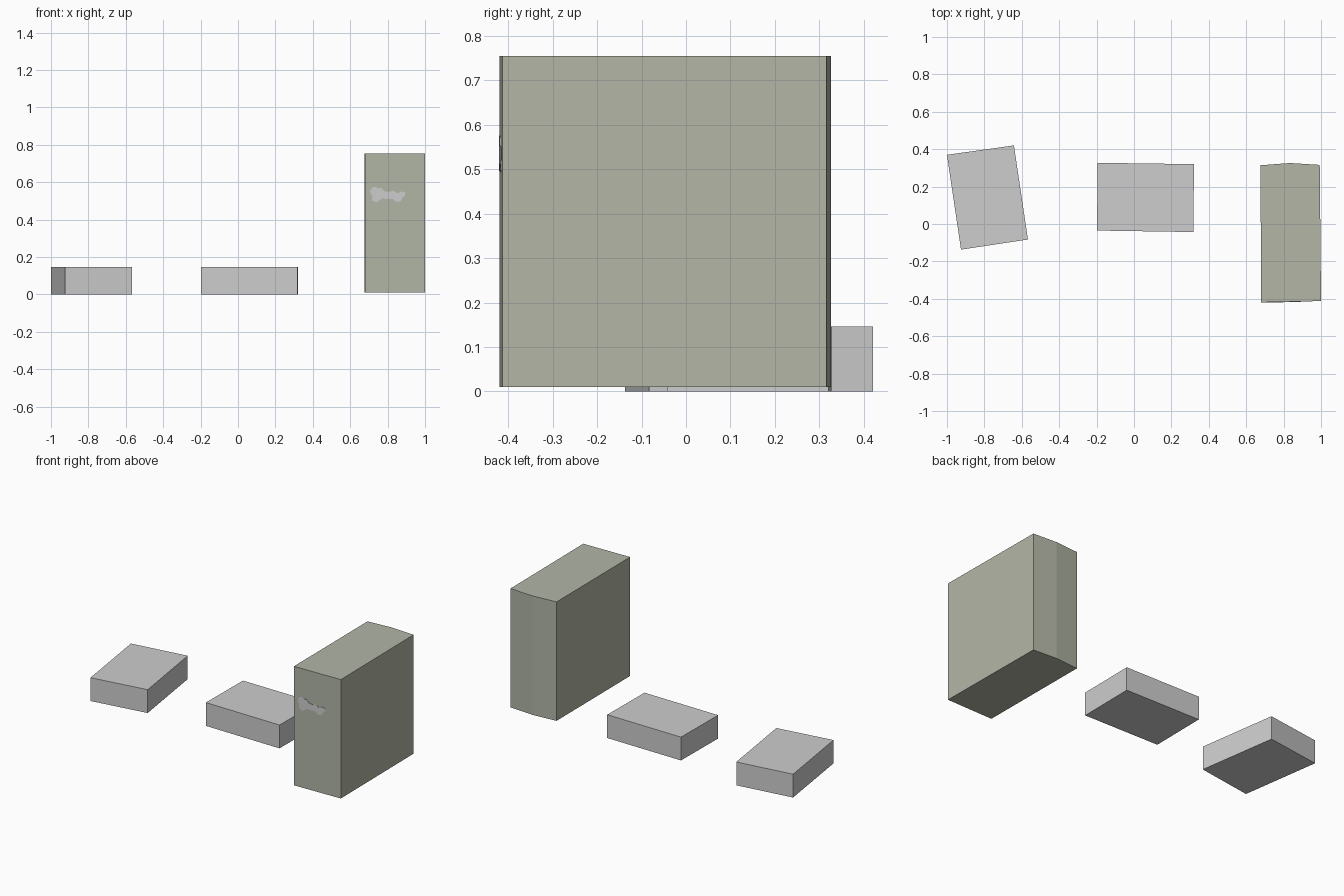
import bpy
import bmesh
from mathutils import Vector

if "Cube" in bpy.data.objects:
    bpy.data.objects.remove(bpy.data.objects["Cube"])


def material(name, rgb):
    m = bpy.data.materials.new(name)
    m.diffuse_color = (*rgb, 1.0)
    m.use_nodes = True
    m.node_tree.nodes["Principled BSDF"].inputs["Base Color"].default_value = m.diffuse_color
    return m


light_grey = material("light grey", (0.61, 0.61, 0.61))
olive_grey = material("olive grey", (0.445, 0.468, 0.381))


def prism(name, outline, extrusion, mat):
    """Extrude a closed 3D outline along a vector into a solid."""
    bm = bmesh.new()
    face = bm.faces.new([bm.verts.new(p) for p in outline])
    ext = bmesh.ops.extrude_face_region(bm, geom=[face], use_keep_orig=True)
    moved = [g for g in ext["geom"] if isinstance(g, bmesh.types.BMVert)]
    bmesh.ops.translate(bm, verts=moved, vec=Vector(extrusion))
    bmesh.ops.recalc_face_normals(bm, faces=bm.faces)
    mesh = bpy.data.meshes.new(name)
    bm.to_mesh(mesh)
    bm.free()
    mesh.materials.append(mat)
    obj = bpy.data.objects.new(name, mesh)
    bpy.context.collection.objects.link(obj)
    return obj


def slab(name, plan, z0, z1, mat):
    return prism(name, [(x, y, z0) for x, y in plan], (0, 0, z1 - z0), mat)


# Two low blocks
slab("left_block", [(-1.0, 0.37), (-0.925, -0.137), (-0.567, -0.083), (-0.642, 0.42)],
     0, 0.146, light_grey)
slab("middle_block", [(-0.194, 0.327), (-0.198, -0.035), (0.317, -0.043), (0.321, 0.32)],
     0, 0.146, light_grey)

# Tall block with a slightly peaked back
slab("tall_block", [(0.676, 0.314), (0.68, -0.419), (1.0, -0.412), (0.993, 0.316),
                    (0.834, 0.326)], 0.01, 0.754, olive_grey)

# Irregular patch on the front of the tall block, following its slight slant
patch = [(0.705, 0.55), (0.716, 0.572), (0.735, 0.576), (0.75, 0.566), (0.765, 0.571),
         (0.785, 0.551), (0.81, 0.548), (0.83, 0.554), (0.853, 0.541), (0.875, 0.55),
         (0.893, 0.547), (0.893, 0.528), (0.88, 0.518), (0.87, 0.498), (0.85, 0.493),
         (0.826, 0.51), (0.795, 0.51), (0.77, 0.513), (0.742, 0.492), (0.715, 0.503),
         (0.719, 0.523)]
prism("front_patch", [(x, -0.419 + (x - 0.68) * 0.0219 - 0.002, z) for x, z in patch],
      (0, 0.004, 0), light_grey)
